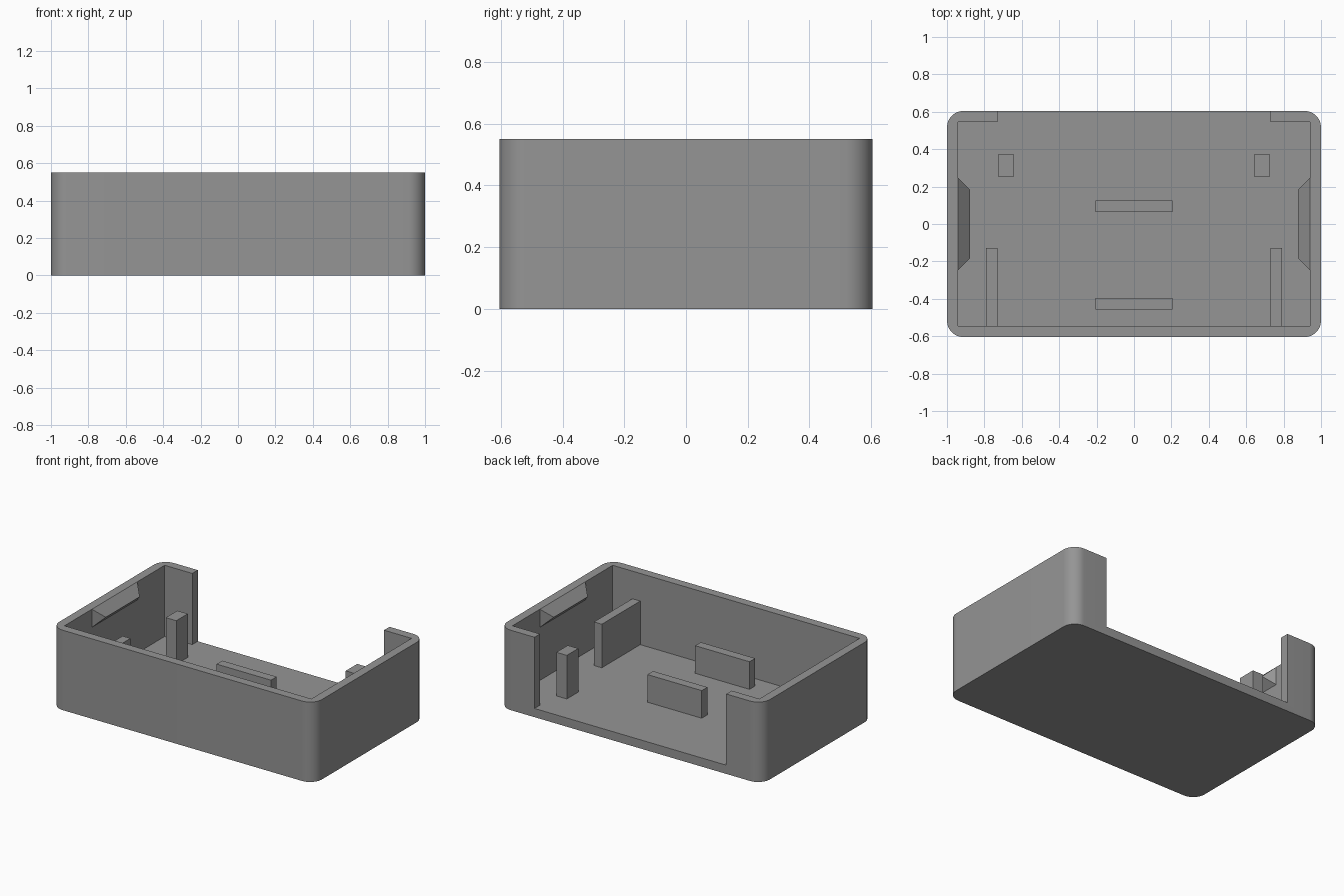
import bpy, bmesh, math

if "Cube" in bpy.data.objects:
    bpy.data.objects.remove(bpy.data.objects["Cube"])

W, D, H = 1.0, 0.605, 0.55      # half width, half depth, height
T, R = 0.06, 0.09               # wall thickness, corner radius
NOTCH = 0.73                    # half width of the rear opening

grey = bpy.data.materials.new("grey plastic")
grey.diffuse_color = (0.3, 0.3, 0.3, 1)
grey.use_nodes = True
grey.node_tree.nodes["Principled BSDF"].inputs["Base Color"].default_value = grey.diffuse_color


def prism(name, outline, z0, z1):
    """Extrude a counter-clockwise outline from z0 to z1."""
    bm = bmesh.new()
    base = bm.faces.new([bm.verts.new((x, y, z0)) for x, y in outline])
    top = bmesh.ops.extrude_face_region(bm, geom=[base])["geom"]
    verts = [g for g in top if isinstance(g, bmesh.types.BMVert)]
    bmesh.ops.translate(bm, verts=verts, vec=(0, 0, z1 - z0))
    return finish(name, bm)


def finish(name, bm):
    bmesh.ops.recalc_face_normals(bm, faces=bm.faces)
    mesh = bpy.data.meshes.new(name)
    bm.to_mesh(mesh)
    bm.free()
    mesh.materials.append(grey)
    obj = bpy.data.objects.new(name, mesh)
    bpy.context.collection.objects.link(obj)
    return obj


def block(name, x0, x1, y0, y1, z1):
    """Upright block rooted slightly inside the floor."""
    return prism(name, [(x0, y0), (x1, y0), (x1, y1), (x0, y1)], T - 0.01, z1)


# Tray: rounded box with a cavity that opens through the rear wall
outline = []
for i, (sx, sy) in enumerate([(1, 1), (-1, 1), (-1, -1), (1, -1)]):
    for k in range(13):
        a = math.radians(90 * i + 7.5 * k)
        outline.append((sx * (W - R) + R * math.cos(a), sy * (D - R) + R * math.sin(a)))
tray = prism("tray", outline, 0, H)
xi, yi = W - T, D - T
cutter = prism("cavity_cutter", [(-xi, -yi), (xi, -yi), (xi, yi), (NOTCH, yi),
                                 (NOTCH, D + 0.1), (-NOTCH, D + 0.1), (-NOTCH, yi),
                                 (-xi, yi)], T, H + 0.1)
cutter.hide_render = True
mod = tray.modifiers.new("cavity", "BOOLEAN")
mod.operation, mod.solver, mod.object = "DIFFERENCE", "EXACT", cutter
bpy.context.view_layer.objects.active = tray
tray.select_set(True)
bpy.ops.object.modifier_apply(modifier=mod.name)
bpy.data.objects.remove(cutter)
bpy.ops.object.shade_smooth_by_angle(angle=math.radians(30))

# Low centre ribs
block("rear_rib", -0.207, 0.207, 0.063, 0.125, 0.25)
block("front_rib", -0.207, 0.207, -0.457, -0.395, 0.25)

# Mirrored interior parts
for side, s in (("left", -1), ("right", 1)):
    block(side + "_post", *sorted((s * 0.645, s * 0.725)), 0.25, 0.375, 0.36)
    block(side + "_side_rib", *sorted((s * 0.73, s * 0.79)), -yi - 0.01, -0.127, 0.36)

    # Snap catch: bevelled ridge along the top of the side wall
    bm = bmesh.new()
    c = 0.0625
    pts = [(xi, y, z) for y in (-0.247, 0.247) for z in (H, H - 2 * c)]
    pts += [(xi - c, y, H - c) for y in (-0.247 + c, 0.247 - c)]
    a, b, d, e, f, g = [bm.verts.new((s * x, y, z)) for x, y, z in pts]
    for face in ((a, d, g, f), (b, f, g, e), (a, f, b), (d, e, g), (a, b, e, d)):
        bm.faces.new(face)
    finish(side + "_catch", bm)
